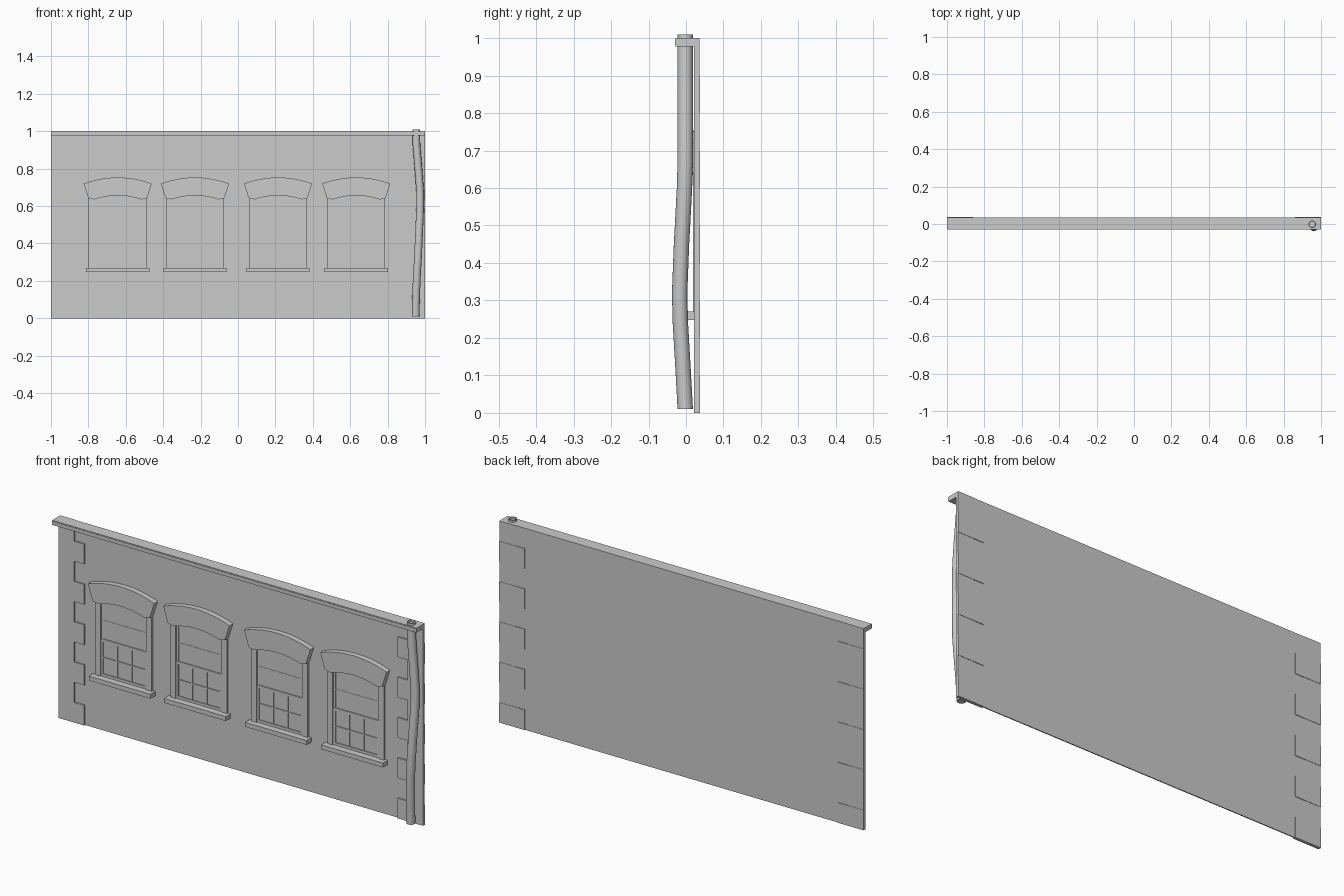
import bpy, bmesh, math
from mathutils import Vector

cube = bpy.data.objects.get("Cube")
if cube:
    bpy.data.objects.remove(cube, do_unlink=True)

stone = bpy.data.materials.new("grey_stone")
stone.use_nodes = True
GREY = (0.6, 0.6, 0.6, 1)
stone.diffuse_color = GREY
stone.node_tree.nodes["Principled BSDF"].inputs["Base Color"].default_value = GREY


def finish(bm, name):
    bmesh.ops.recalc_face_normals(bm, faces=bm.faces)
    mesh = bpy.data.meshes.new(name)
    bm.to_mesh(mesh)
    bm.free()
    mesh.materials.append(stone)
    obj = bpy.data.objects.new(name, mesh)
    bpy.context.collection.objects.link(obj)
    return obj


def add_prism(bm, outline, front, back):
    """Extrude an outline of (x, z) points from front to back."""
    face = bm.faces.new([bm.verts.new((x, front, z)) for x, z in outline])
    new = bmesh.ops.extrude_face_region(bm, geom=[face])["geom"]
    moved = [v for v in new if isinstance(v, bmesh.types.BMVert)]
    bmesh.ops.translate(bm, verts=moved, vec=(0, back - front, 0))


def add_box(bm, x0, x1, z0, z1, front, back):
    add_prism(bm, [(x0, z0), (x1, z0), (x1, z1), (x0, z1)], front, back)


def arc(cx, half, z_end, rise, steps=12):
    """Shallow arch from left to right."""
    ts = [2 * i / steps - 1 for i in range(steps + 1)]
    return [(cx + half * t, z_end + rise * (1 - t * t)) for t in ts]


WALL_FRONT, WALL_BACK = 0.029, 0.034

# Wall slab
bm = bmesh.new()
add_box(bm, -0.99, 0.99, 0, 0.99, WALL_FRONT, WALL_BACK)
finish(bm, "wall")

# Cornice along the top
bm = bmesh.new()
add_box(bm, -1, 1, 0.977, 1.0, -0.028, WALL_BACK)
add_box(bm, -1, 1, 0.982, 0.996, -0.03, 0)
finish(bm, "cornice")

# Corner stones, alternately wide and narrow
for side, name in ((-1, "right_corner_stones"), (1, "left_corner_stones")):
    bm = bmesh.new()
    for row in range(10):
        wide = row % 2 == 0
        inner = 0.86 if wide else 0.915
        x0, x1 = sorted((side, side * inner))
        add_box(bm, x0, x1, row / 10, (row + 1) / 10, 0.022, 0.037 if wide else 0.0355)
    finish(bm, name)

# Windows
SILL_TOP, HALF, SPRING, RISE = 0.27, 0.126, 0.635, 0.021
for number, cx in enumerate((-0.643, -0.23, 0.214, 0.632), 1):
    # Sill
    bm = bmesh.new()
    add_box(bm, cx - 0.169, cx + 0.169, 0.248, SILL_TOP, -0.009, WALL_BACK)
    finish(bm, f"window_sill_{number}")

    # Arched hood with splayed ends
    bm = bmesh.new()
    under = [(cx - 0.157, 0.642)] + arc(cx, HALF, SPRING, RISE) + [(cx + 0.157, 0.642)]
    add_prism(bm, under + arc(cx, 0.182, 0.72, 0.033)[::-1], 0.002, WALL_BACK)
    finish(bm, f"window_hood_{number}")

    # Jambs
    bm = bmesh.new()
    for s in (-1, 1):
        x0, x1 = sorted((cx + s * HALF, cx + s * 0.155))
        add_box(bm, x0, x1, SILL_TOP, 0.645, 0.019, WALL_BACK)
    finish(bm, f"window_jambs_{number}")

    # Upper and lower sashes with glazing bars
    bm = bmesh.new()
    for z0, z1, front in ((SILL_TOP, 0.455, 0.024), (0.44, 0.65, 0.0265)):
        for s in (-1, 1):
            x0, x1 = sorted((cx + s * 0.115, cx + s * HALF))
            add_box(bm, x0, x1, z0, min(z1, SPRING), front, WALL_FRONT)
        add_box(bm, cx - 0.115, cx + 0.115, z0, z0 + 0.013, front, WALL_FRONT)
        mid = (z0 + z1) / 2
        add_box(bm, cx - 0.115, cx + 0.115, mid - 0.003, mid + 0.003, front + 0.001, WALL_FRONT)
    add_box(bm, cx - 0.115, cx + 0.115, 0.442, 0.455, 0.024, WALL_FRONT)
    for s in (-1, 1):
        x = cx + s * 0.04
        add_box(bm, x - 0.003, x + 0.003, SILL_TOP, 0.45, 0.025, WALL_FRONT)
    top = arc(cx, HALF, SPRING, RISE)
    add_prism(bm, top + [(x, z - 0.012) for x, z in top[::-1]], 0.0265, WALL_FRONT)
    finish(bm, f"window_sashes_{number}")

# Bent, hollow drainpipe
path = [(0.95, -0.002, 0.01), (0.952, -0.008, 0.12), (0.957, -0.015, 0.24),
        (0.962, -0.017, 0.32), (0.968, -0.012, 0.45), (0.974, -0.004, 0.6),
        (0.974, -0.002, 0.67), (0.967, -0.002, 0.77), (0.954, -0.002, 0.93),
        (0.953, -0.002, 1.01)]
SIDES = 20


def ring(bm, centre, radius):
    turns = [2 * math.pi * i / SIDES for i in range(SIDES)]
    return [bm.verts.new(Vector(centre) + radius * Vector((math.cos(a), math.sin(a), 0)))
            for a in turns]


bm = bmesh.new()
inner_end = (path[-1][0], path[-1][1], 0.985)
rings = [ring(bm, p, 0.0205) for p in path]
rings += [ring(bm, path[-1], 0.015), ring(bm, inner_end, 0.015)]
for a, b in zip(rings, rings[1:]):
    for i in range(SIDES):
        j = (i + 1) % SIDES
        bm.faces.new((a[i], a[j], b[j], b[i]))
bm.faces.new(rings[0])
bm.faces.new(rings[-1])
pipe = finish(bm, "drainpipe")
bpy.ops.object.select_all(action="DESELECT")
pipe.select_set(True)
bpy.context.view_layer.objects.active = pipe
bpy.ops.object.shade_smooth_by_angle(angle=math.radians(40))
